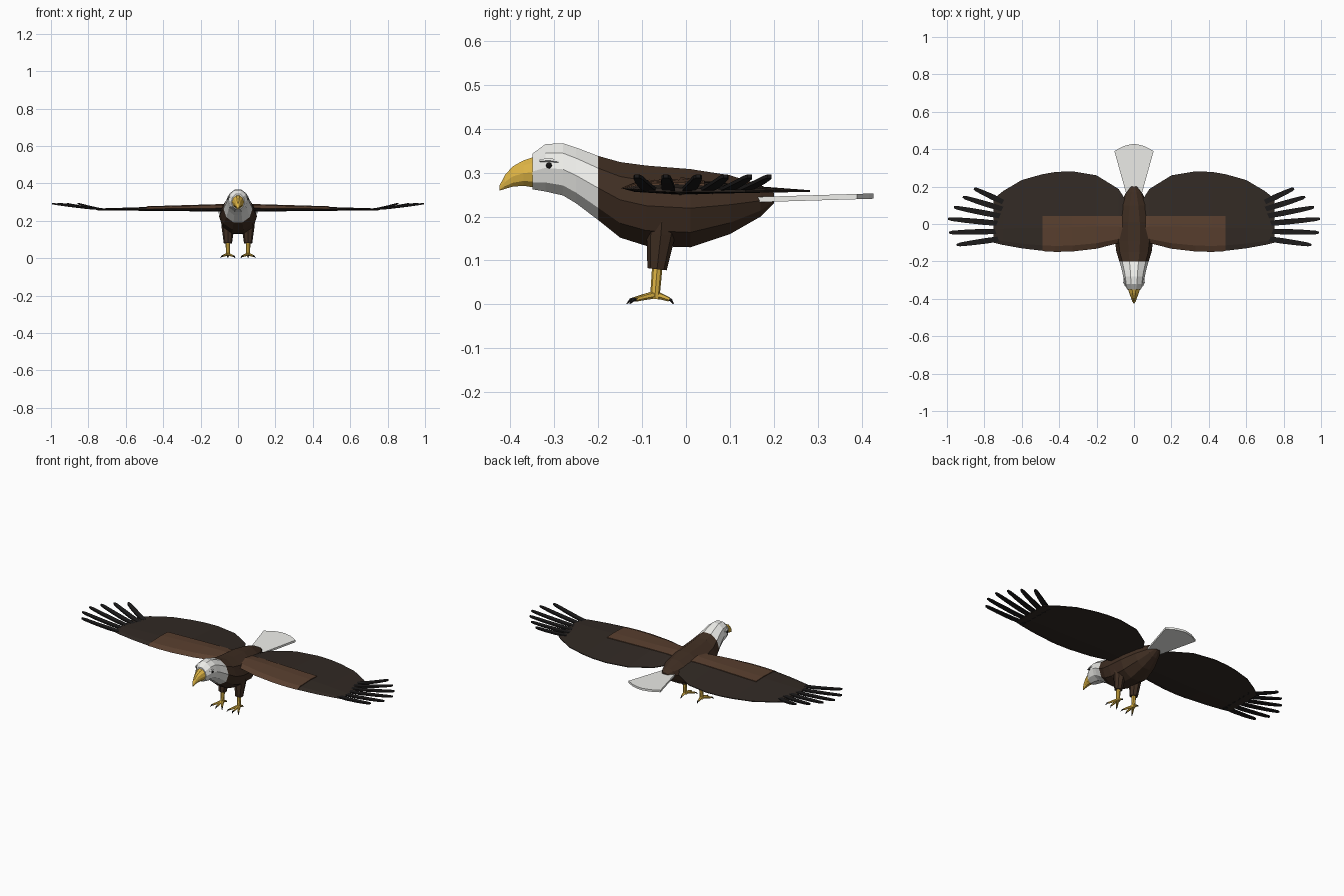
import bpy, bmesh, math
from mathutils import Vector

if "Cube" in bpy.data.objects:
    bpy.data.objects.remove(bpy.data.objects["Cube"])


def material(name, rgb):
    m = bpy.data.materials.new(name)
    m.diffuse_color = (*rgb, 1)
    m.use_nodes = True
    m.node_tree.nodes["Principled BSDF"].inputs["Base Color"].default_value = m.diffuse_color
    return m


BROWN = material("body_brown", (0.05, 0.027, 0.016))
WING = material("wing_brown", (0.032, 0.023, 0.018))
COVERT = material("covert_brown", (0.10, 0.05, 0.028))
BLACK = material("black", (0.012, 0.011, 0.011))
WHITE = material("white", (0.85, 0.85, 0.82))
YELLOW = material("yellow", (0.75, 0.47, 0.06))


def loft(name, rings, mat):
    """Skin a list of equal-length point rings and cap both ends."""
    bm = bmesh.new()
    vs = [[bm.verts.new(p) for p in r] for r in rings]
    n = len(rings[0])
    for a, b in zip(vs, vs[1:]):
        for i in range(n):
            j = (i + 1) % n
            bm.faces.new((a[i], a[j], b[j], b[i]))
    bm.faces.new(vs[0])
    bm.faces.new(vs[-1])
    bmesh.ops.recalc_face_normals(bm, faces=bm.faces)
    me = bpy.data.meshes.new(name)
    bm.to_mesh(me)
    bm.free()
    me.materials.append(mat)
    ob = bpy.data.objects.new(name, me)
    bpy.context.collection.objects.link(ob)
    return ob


def body_rings(stations, n=10):
    """Stations are (y, bottom z, top z, half width)."""
    return [[(w * math.cos(math.tau * i / n), y,
              (lo + hi) / 2 + (hi - lo) / 2 * math.sin(math.tau * i / n) / 0.951)
             for i in range(n)] for y, lo, hi, w in stations]


def tube(name, pts, radii, mat, n=6):
    pts = [Vector(p) for p in pts]
    rings = []
    for k, (p, r) in enumerate(zip(pts, radii)):
        d = (pts[min(k + 1, len(pts) - 1)] - pts[max(k - 1, 0)]).normalized()
        u = d.cross(Vector((0.3, 0.2, 1)) if abs(d.z) < 0.9 else Vector((0, 1, 0))).normalized()
        v = d.cross(u)
        rings.append([p + r * (u * math.cos(math.tau * i / n) + v * math.sin(math.tau * i / n))
                      for i in range(n)])
    return loft(name, rings, mat)


# Body, head and hooked beak
loft("body", body_rings([
    (-0.20, 0.192, 0.338, 0.078), (-0.15, 0.152, 0.324, 0.094), (-0.09, 0.133, 0.316, 0.102),
    (0.01, 0.130, 0.308, 0.100), (0.10, 0.160, 0.294, 0.075), (0.17, 0.200, 0.272, 0.042),
    (0.20, 0.230, 0.254, 0.018)]), BROWN)
loft("head", body_rings([
    (-0.35, 0.262, 0.343, 0.036), (-0.32, 0.257, 0.365, 0.052), (-0.28, 0.248, 0.367, 0.058),
    (-0.25, 0.230, 0.357, 0.064), (-0.20, 0.192, 0.338, 0.078)]), WHITE)
loft("beak", body_rings([
    (-0.345, 0.266, 0.336, 0.034), (-0.37, 0.270, 0.328, 0.025), (-0.395, 0.268, 0.314, 0.016),
    (-0.412, 0.263, 0.295, 0.010), (-0.425, 0.259, 0.270, 0.003)]), YELLOW)

# Fan tail
tail_outline = [(0.14, 0.035), (0.20, 0.052), (0.39, 0.105), (0.417, 0.055), (0.427, 0.012)]
loft("tail", [[(-w, y, z), (w, y, z), (w, y, z + 0.012), (-w, y, z + 0.012)]
              for y, w in tail_outline for z in [0.232 + 0.03 * (y - 0.14)]], WHITE)

# Wing stations: x, leading edge y, trailing edge y
STATIONS = [(0.04, -0.085, 0.12), (0.082, -0.10, 0.187), (0.20, -0.13, 0.26),
            (0.33, -0.145, 0.282), (0.42, -0.147, 0.278), (0.49, -0.143, 0.266),
            (0.60, -0.13, 0.235), (0.70, -0.112, 0.176), (0.75, -0.10, 0.135)]
TIPS = [(0.855, 0.19), (0.915, 0.145), (0.963, 0.09), (0.995, 0.028), (0.99, -0.046), (0.948, -0.112)]


def wing_section(s, x, le, te):
    f = (x - 0.04) / 0.71
    zc, t, c = 0.268 - 0.007 * f, 0.019 - 0.014 * f, te - le
    return [(s * x, le, zc), (s * x, le + 0.07 * c, zc + 0.7 * t), (s * x, le + 0.3 * c, zc + t),
            (s * x, te, 0.260), (s * x, te, 0.256),
            (s * x, le + 0.3 * c, zc - t), (s * x, le + 0.07 * c, zc - 0.7 * t)]


def covert_section(s, x, le, te):
    a, b, p, q = wing_section(s, x, le, te)[:4]
    f = (0.042 - p[1]) / (q[1] - p[1])
    z = p[2] + (q[2] - p[2]) * f
    return [(s * x, le - 0.002, a[2]), (s * x, b[1], b[2] + 0.004), (s * x, p[1], p[2] + 0.004),
            (s * x, 0.042, z + 0.004), (s * x, 0.042, z - 0.002), (s * x, p[1], p[2] - 0.003)]


for s, side in ((1, "left"), (-1, "right")):
    # Wing with lighter coverts over the inner leading edge
    loft(side + "_wing", [wing_section(s, *st) for st in STATIONS], WING)
    loft(side + "_wing_coverts", [covert_section(s, *st) for st in STATIONS[:6]], COVERT)

    # Spread flight feathers, curving upwards
    for k, (tx, ty) in enumerate(TIPS):
        base = Vector((0.70, 0.118 - 0.039 * k, 0))
        d = Vector((tx, ty, 0)) - base
        nrm = Vector((-d.y, d.x, 0)).normalized()
        rings = []
        for u, w in ((0, 0.013), (0.35, 0.015), (0.7, 0.013), (0.93, 0.010), (1, 0.005)):
            p = base + d * u
            p.z = 0.259 + 0.033 * u ** 1.4
            ring = [p + nrm * w * a + Vector((0, 0, 0.004 * b))
                    for a, b in ((1, -1), (1, 1), (-1, 1), (-1, -1))]
            rings.append([(s * q.x, q.y, q.z) for q in ring])
        loft(f"{side}_flight_feather_{k + 1}", rings, BLACK)

    # Eye and brow
    bpy.ops.mesh.primitive_uv_sphere_add(segments=8, ring_count=6, radius=0.007,
                                         location=(s * 0.051, -0.312, 0.316))
    eye = bpy.context.object
    eye.name = side + "_eye"
    eye.data.materials.append(BLACK)
    tube(side + "_brow", [(s * 0.046, -0.333, 0.327), (s * 0.051, -0.31, 0.329), (s * 0.051, -0.29, 0.325)],
         (0.003, 0.005, 0.003), WHITE, 4)

    # Feathered thigh and bare shank
    x = s * 0.054
    tube(side + "_thigh", [(x, -0.055, 0.19), (x, -0.057, 0.16), (x, -0.066, 0.08)],
         (0.036, 0.033, 0.022), BROWN, 8)
    tube(side + "_shank", [(x, -0.065, 0.09), (x, -0.070, 0.028), (x, -0.071, 0.012)],
         (0.012, 0.011, 0.011), YELLOW, 8)

    # Toes with claws: three forward, one back
    for k, (dx, dy) in enumerate(((-0.03, -0.045), (0, -0.05), (0.03, -0.045), (0, 0.032))):
        at = lambda u, z: (x + dx * u, -0.07 + dy * u, z)
        tube(f"{side}_toe_{k + 1}", [at(0, 0.022), at(0.5, 0.017), at(1, 0.011)],
             (0.009, 0.007, 0.005), YELLOW)
        tube(f"{side}_claw_{k + 1}", [at(0.93, 0.012), at(1.12, 0.010), at(1.3, 0.001)],
             (0.005, 0.004, 0.001), BLACK, 5)
